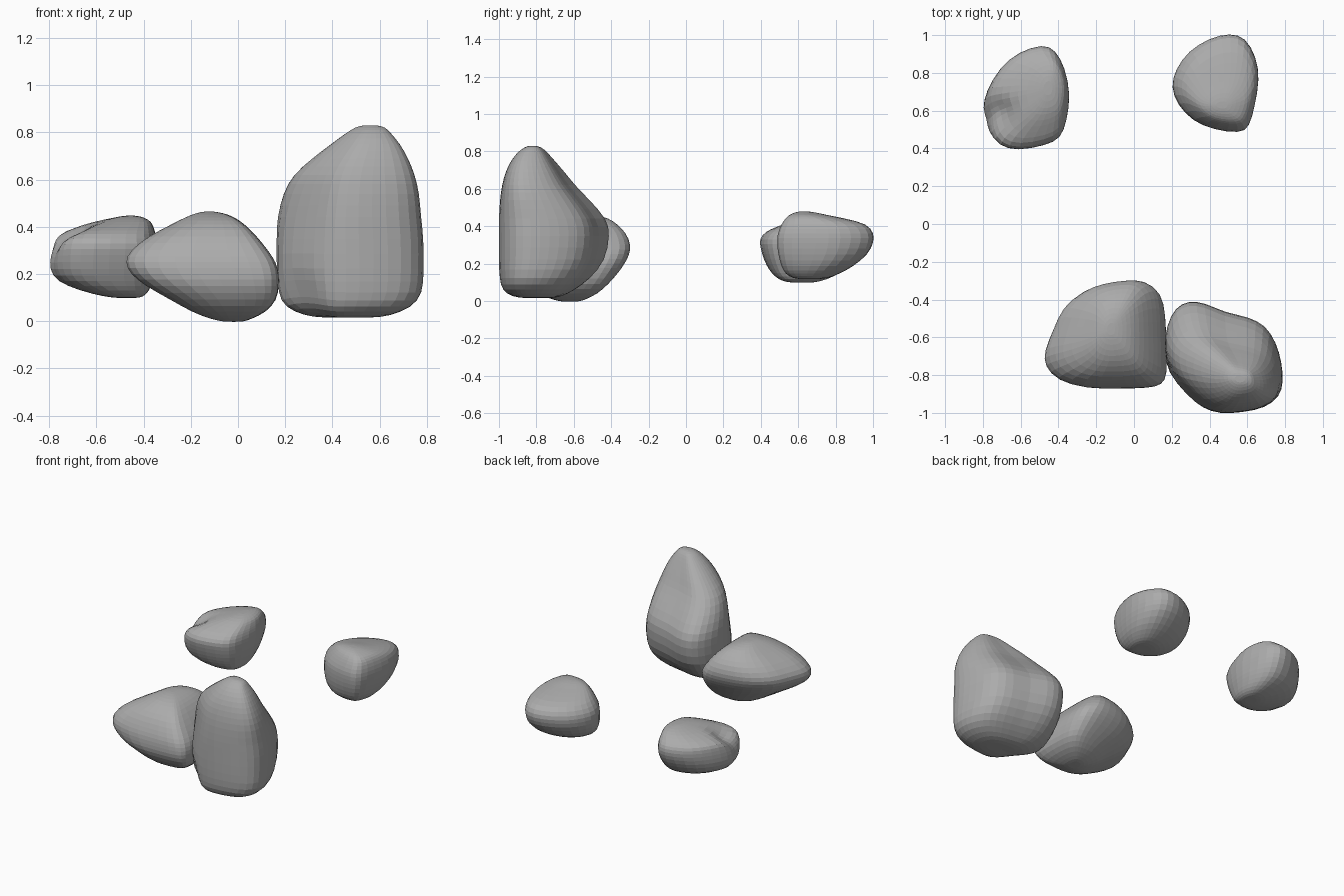
import bpy, bmesh, math
from mathutils import Vector

stone = bpy.data.materials.new("stone_grey")
stone.diffuse_color = (0.41, 0.41, 0.41, 1)


def spline(points, steps, closed):
    """Catmull-Rom resampling of tuples of any length."""
    n, out = len(points), []
    for i in range(n if closed else n - 1):
        pick = lambda k: points[k % n] if closed else points[min(max(k, 0), n - 1)]
        a, b, c, d = (pick(i + k) for k in (-1, 0, 1, 2))
        for s in range(steps):
            t = s / steps
            out.append(tuple(0.5 * (2 * q + (r - p) * t + (2 * p - 5 * q + 4 * r - w) * t * t
                                    + (3 * q - p - 3 * r + w) * t ** 3)
                             for p, q, r, w in zip(a, b, c, d)))
    if not closed:
        out.append(points[-1])
    return out


def rock(name, outline, levels, dents=()):
    """Loft a plan outline, rounder at both ends, through levels of (z, x0, x1, y0, y1)."""
    plan = spline(outline, 2, True)
    xs, ys = [p[0] for p in plan], [p[1] for p in plan]
    plan = [((x - min(xs)) / (max(xs) - min(xs)) - 0.5, (y - min(ys)) / (max(ys) - min(ys)) - 0.5)
            for x, y in plan]
    bm = bmesh.new()
    rings, rows = [], spline(levels, 2, False)
    for k, (z, x0, x1, y0, y1) in enumerate(rows):
        w = 0.6 * (2 * k / (len(rows) - 1) - 1) ** 2
        ring = []
        for u, v in plan:
            s = 1 - w + w * 0.5 / math.hypot(u, v)
            ring.append(bm.verts.new(((x0 + x1) / 2 + s * u * (x1 - x0),
                                      (y0 + y1) / 2 + s * v * (y1 - y0), z)))
        rings.append(ring)
    n = len(plan)
    for low, high in zip(rings, rings[1:]):
        for i in range(n):
            bm.faces.new((low[i], low[(i + 1) % n], high[(i + 1) % n], high[i]))
    for ring in (rings[0], rings[-1]):
        cap = bm.faces.new(ring)
        bmesh.ops.poke(bm, faces=[cap])
    # soft dents: centre, radius, push
    for centre, radius, push in dents:
        for v in bm.verts:
            f = max(0, 1 - (v.co - Vector(centre)).length / radius)
            v.co += Vector(push) * f * f * (3 - 2 * f)
    for _ in range(2):
        bmesh.ops.smooth_vert(bm, verts=bm.verts, factor=0.4,
                              use_axis_x=True, use_axis_y=True, use_axis_z=True)
    bmesh.ops.recalc_face_normals(bm, faces=bm.faces)
    mesh = bpy.data.meshes.new(name)
    bm.to_mesh(mesh)
    bm.free()
    mesh.materials.append(stone)
    bpy.context.collection.objects.link(bpy.data.objects.new(name, mesh))


# Tall boulder at front right, its front left corner worn back
rock("tall_boulder",
     [(.285, -.405), (.215, -.44), (.17, -.53), (.156, -.64), (.18, -.77), (.27, -.89),
      (.36, -.96), (.45, -.99), (.57, -.985), (.69, -.96), (.765, -.9), (.785, -.82),
      (.775, -.72), (.745, -.62), (.69, -.535), (.6, -.49), (.48, -.463), (.37, -.415)],
     [(.015, .34, .58, -.86, -.72), (.025, .27, .65, -.93, -.66), (.06, .195, .735, -.98, -.59),
      (.12, .17, .783, -.997, -.51), (.22, .162, .79, -1.002, -.432), (.35, .162, .787, -1.002, -.408),
      (.44, .165, .777, -1.002, -.428), (.54, .185, .768, -.997, -.515), (.62, .225, .75, -.985, -.592),
      (.69, .305, .722, -.965, -.648), (.75, .39, .688, -.935, -.7), (.795, .455, .65, -.9, -.74),
      (.82, .495, .625, -.865, -.77), (.83, .53, .59, -.84, -.8)],
     dents=[((.22, -.92, .58), .35, (.025, .025, 0)), ((.22, -.92, .05), .22, (.035, .035, .02))])

# Low wedge boulder at front centre
rock("wedge_boulder",
     [(-.025, -.3), (-.155, -.32), (-.26, -.36), (-.37, -.45), (-.42, -.56), (-.465, -.675),
      (-.46, -.755), (-.395, -.825), (-.26, -.865), (-.1, -.868), (.055, -.865), (.135, -.845),
      (.165, -.78), (.16, -.61), (.155, -.45), (.135, -.357), (.07, -.305)],
     [(-.003, -.06, .02, -.67, -.57), (.01, -.12, .06, -.72, -.53), (.04, -.2, .12, -.79, -.47),
      (.09, -.29, .165, -.84, -.412), (.15, -.395, .175, -.87, -.36), (.2, -.455, .174, -.872, -.326),
      (.25, -.478, .16, -.865, -.302), (.3, -.455, .128, -.845, -.296), (.36, -.38, .08, -.81, -.317),
      (.41, -.285, .03, -.755, -.365), (.44, -.225, -.015, -.7, -.41), (.457, -.18, -.06, -.64, -.47),
      (.464, -.145, -.1, -.59, -.52)])

# Folded stone at back left
rock("folded_stone",
     [(-.49, .94), (-.615, .9), (-.71, .82), (-.775, .71), (-.795, .615), (-.778, .55),
      (-.765, .485), (-.71, .42), (-.615, .395), (-.475, .42), (-.395, .46), (-.36, .55),
      (-.343, .685), (-.37, .82), (-.42, .91)],
     [(.098, -.51, -.43, .57, .67), (.105, -.57, -.4, .52, .72), (.13, -.67, -.375, .475, .79),
      (.17, -.765, -.36, .44, .86), (.22, -.797, -.347, .415, .905), (.28, -.797, -.341, .397, .937),
      (.33, -.79, -.341, .392, .947), (.37, -.772, -.347, .425, .935), (.395, -.71, -.355, .48, .905),
      (.42, -.615, -.367, .545, .87), (.438, -.53, -.395, .61, .82), (.447, -.48, -.43, .68, .76)],
     dents=[((-.73, .57, .37), .15, (.025, .02, -.04))])

# Smooth stone at back right
rock("smooth_stone",
     [(.505, 1), (.4, .975), (.295, .91), (.23, .82), (.208, .73), (.24, .64), (.32, .555),
      (.425, .51), (.55, .493), (.605, .525), (.635, .63), (.657, .765), (.64, .88), (.585, .975)],
     [(.117, .41, .53, .61, .71), (.123, .355, .56, .57, .76), (.145, .29, .59, .53, .82),
      (.185, .235, .625, .507, .895), (.25, .206, .65, .49, .973), (.31, .201, .66, .485, 1.002),
      (.36, .21, .66, .488, 1.004), (.41, .25, .648, .508, .965), (.44, .3, .625, .528, .855),
      (.46, .345, .59, .55, .755), (.473, .39, .54, .58, .695), (.479, .43, .5, .61, .65)])
